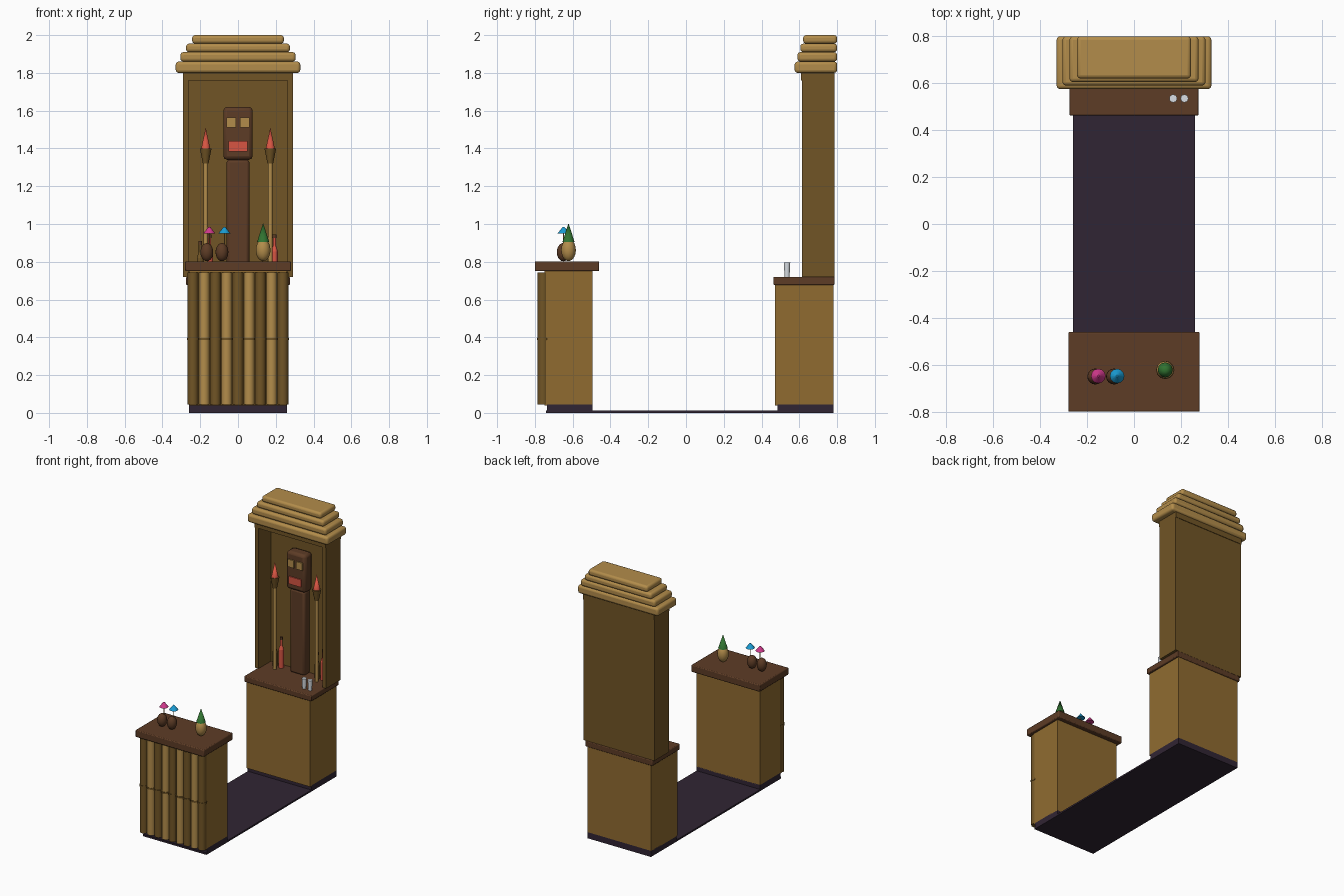
import bpy, math

cube = bpy.data.objects.get("Cube")
if cube:
    bpy.data.objects.remove(cube, do_unlink=True)


def material(name, r, g, b):
    m = bpy.data.materials.new(name)
    m.use_nodes = True
    m.diffuse_color = (r, g, b, 1)
    m.node_tree.nodes["Principled BSDF"].inputs["Base Color"].default_value = (r, g, b, 1)
    return m


BAMBOO = material("light bamboo", 0.45, 0.265, 0.07)
WOOD = material("cabinet wood", 0.28, 0.148, 0.03)
DARK = material("dark bamboo", 0.165, 0.09, 0.019)
BROWN = material("brown wood", 0.11, 0.045, 0.019)
FLOOR = material("dark floor", 0.03, 0.018, 0.033)
RED = material("flame red", 0.68, 0.09, 0.055)
PINK = material("pink paper", 0.62, 0.04, 0.26)
BLUE = material("blue paper", 0.01, 0.33, 0.65)
GREEN = material("leaf green", 0.03, 0.17, 0.03)
GLASS = material("pale glass", 0.7, 0.74, 0.78)


def finish(name, mat, smooth=False):
    ob = bpy.context.object
    ob.name = name
    ob.data.materials.append(mat)
    if smooth:
        bpy.ops.object.shade_smooth_by_angle(angle=math.radians(40))
    return ob


def box(name, mat, x, y, z, bevel=0.0, segments=2):
    """Box from (min, max) ranges on each axis."""
    spans = (x, y, z)
    bpy.ops.mesh.primitive_cube_add(size=1, location=[(a + b) / 2 for a, b in spans])
    bpy.context.object.scale = [b - a for a, b in spans]
    bpy.ops.object.transform_apply(location=False, rotation=False, scale=True)
    ob = finish(name, mat, bevel > 0)
    if bevel:
        mod = ob.modifiers.new("rounded edges", "BEVEL")
        mod.width = bevel
        mod.segments = segments
    return ob


def cone(name, mat, x, y, z0, z1, r0, r1=None, sides=12):
    """Upright cylinder or tapered cone between two heights."""
    bpy.ops.mesh.primitive_cone_add(vertices=sides, radius1=r0, radius2=r0 if r1 is None else r1,
                                    depth=z1 - z0, location=(x, y, (z0 + z1) / 2))
    return finish(name, mat, True)


def ball(name, mat, x, y, z, r, height, sides=16):
    bpy.ops.mesh.primitive_uv_sphere_add(segments=sides, ring_count=10, radius=r, location=(x, y, z))
    bpy.context.object.scale.z = height
    return finish(name, mat, True)


# Floor and plinths
box("floor", FLOOR, (-0.26, 0.26), (-0.74, 0.78), (0, 0.012))
box("front_plinth", FLOOR, (-0.26, 0.26), (-0.735, -0.495), (0, 0.045))
box("back_plinth", FLOOR, (-0.26, 0.26), (0.485, 0.78), (0, 0.045))

# Front bar
box("front_bar_body", WOOD, (-0.26, 0.26), (-0.75, -0.495), (0.04, 0.75))
box("front_bar_top", BROWN, (-0.28, 0.28), (-0.8, -0.46), (0.75, 0.802), 0.006)
for i in range(9):
    px = (i - 4) * 0.0595
    pole = DARK if i % 2 == 0 else BAMBOO
    cone("bamboo_pole", pole, px, -0.757, 0.045, 0.742, 0.0285)
    cone("bamboo_joint", DARK, px, -0.757, 0.385, 0.397, 0.0325)

# Back cabinet and display case
box("back_cabinet", WOOD, (-0.26, 0.26), (0.472, 0.78), (0.04, 0.68))
box("back_counter", BROWN, (-0.275, 0.275), (0.462, 0.787), (0.677, 0.72), 0.006)
box("back_panel", DARK, (-0.28, 0.28), (0.76, 0.783), (0.72, 1.8))
for side in (-1, 1):
    box("side_panel", DARK, sorted((side * 0.262, side * 0.29)), (0.615, 0.785), (0.72, 1.8))
box("lintel", DARK, (-0.29, 0.29), (0.608, 0.787), (1.76, 1.805))

# Stepped thatch roof
tiers = [1.8, 1.86, 1.91, 1.955, 2.0]
for i, half in enumerate((0.33, 0.305, 0.275, 0.243)):
    box("thatch_tier", BAMBOO, (-half, half), (0.575 + i * 0.015, 0.8),
        (tiers[i], tiers[i + 1]), 0.016, 3)

# Carved statue
box("statue_body", BROWN, (-0.06, 0.06), (0.69, 0.76), (0.72, 1.34), 0.014)
box("statue_head", BROWN, (-0.078, 0.078), (0.672, 0.76), (1.34, 1.62), 0.02)
for side in (-1, 1):
    box("statue_eye", BAMBOO, sorted((side * 0.01, side * 0.06)), (0.664, 0.673), (1.51, 1.565))
box("statue_mouth", RED, (-0.05, 0.05), (0.664, 0.673), (1.385, 1.44))

# Torches
for tx in (-0.171, 0.171):
    cone("torch_pole", BAMBOO, tx, 0.675, 0.72, 1.33, 0.012)
    cone("torch_cup", DARK, tx, 0.675, 1.32, 1.4, 0.015, 0.031)
    cone("torch_flame", RED, tx, 0.675, 1.4, 1.51, 0.024, 0)

# Bottles
for bx, mat, top in ((-0.2, DARK, 0.91), (-0.15, RED, 0.945), (0.145, DARK, 0.91), (0.193, RED, 0.945)):
    cone("bottle_body", mat, bx, 0.72, 0.72, top - 0.09, 0.018)
    cone("bottle_shoulder", mat, bx, 0.72, top - 0.09, top - 0.06, 0.018, 0.008)
    cone("bottle_neck", mat, bx, 0.72, top - 0.06, top - 0.02, 0.008)
    cone("bottle_cap", BROWN, bx, 0.72, top - 0.02, top, 0.01)

# Drinking glasses
for gx in (0.167, 0.215):
    cone("drinking_glass", GLASS, gx, 0.535, 0.72, 0.795, 0.013, 0.017)

# Coconut drinks with paper umbrellas
for cx, mat in ((-0.165, PINK), (-0.085, BLUE)):
    ball("coconut", BROWN, cx, -0.65, 0.851, 0.034, 1.42)
    cone("umbrella_stick", BAMBOO, cx + 0.013, -0.648, 0.88, 0.96, 0.003, sides=6)
    cone("paper_umbrella", mat, cx + 0.013, -0.648, 0.951, 0.985, 0.031, 0.004)

# Pineapple
ball("pineapple", BAMBOO, 0.133, -0.622, 0.862, 0.039, 1.5, 12)
cone("pineapple_leaves", GREEN, 0.133, -0.622, 0.905, 1.005, 0.032, 0)
